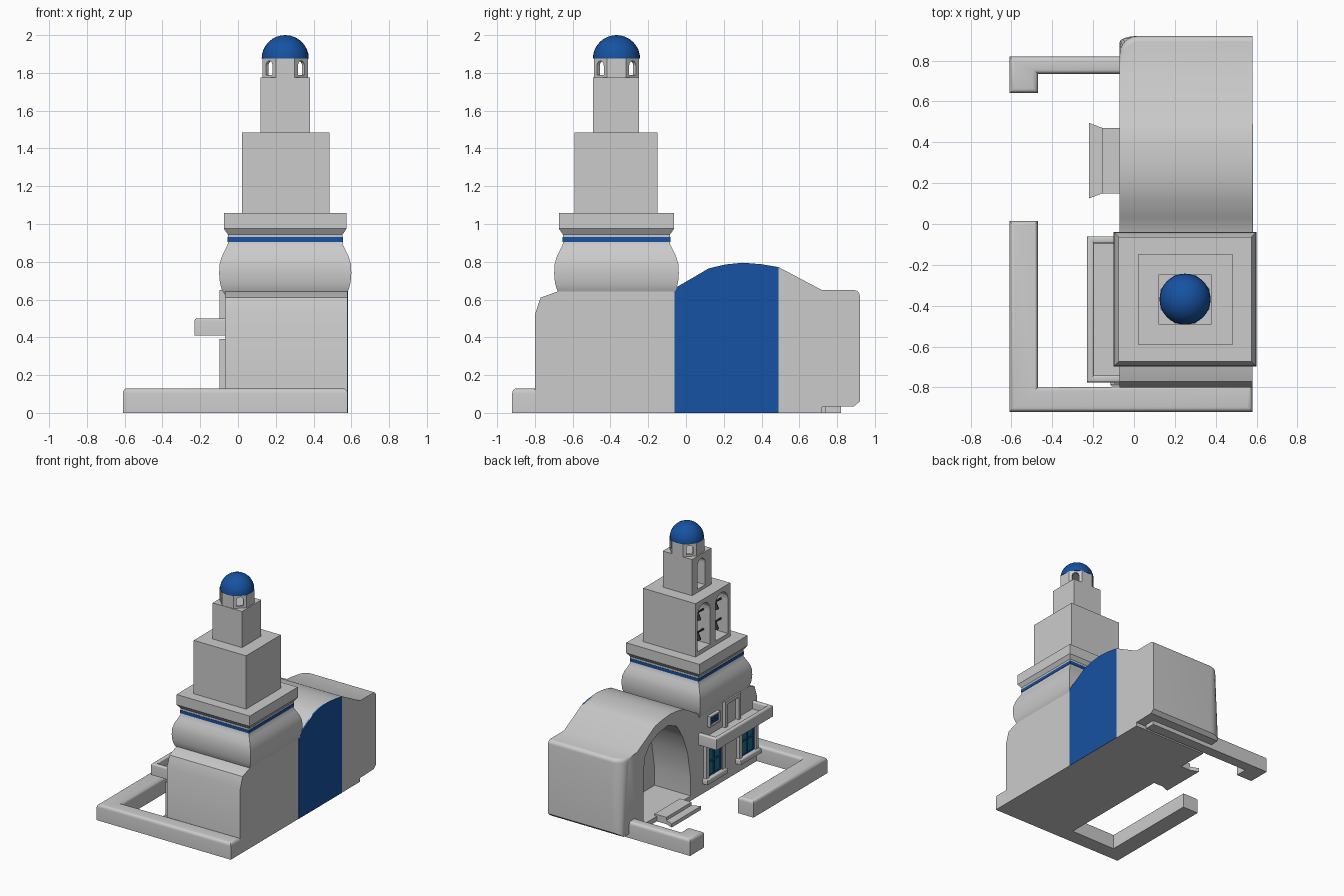
import bpy, bmesh, math
from mathutils import Vector, Matrix

if "Cube" in bpy.data.objects:
    bpy.data.objects.remove(bpy.data.objects["Cube"])


def mat(name, rgb):
    m = bpy.data.materials.new(name)
    m.diffuse_color = (*rgb, 1)
    m.use_nodes = True
    m.node_tree.nodes["Principled BSDF"].inputs["Base Color"].default_value = m.diffuse_color
    return m


BLUE = mat("blue_paint", (0.008, 0.085, 0.36))
TEAL = mat("window_teal", (0.01, 0.16, 0.22))
DARK = mat("bell_metal", (0.05, 0.045, 0.04))


def make(name, bm, m=None, smooth=None):
    bmesh.ops.recalc_face_normals(bm, faces=bm.faces[:])
    me = bpy.data.meshes.new(name)
    bm.to_mesh(me)
    bm.free()
    ob = bpy.data.objects.new(name, me)
    bpy.context.collection.objects.link(ob)
    if m:
        me.materials.append(m)
    if smooth:
        shade(ob, smooth)
    return ob


def shade(ob, angle):
    bpy.ops.object.select_all(action='DESELECT')
    ob.select_set(True)
    bpy.context.view_layer.objects.active = ob
    bpy.ops.object.shade_smooth_by_angle(angle=math.radians(angle))


def prism(pts, axis, a, b):
    """Extrude a profile: axis 'x' takes (y, z) points, axis 'z' takes (x, y)."""
    bm = bmesh.new()
    put = (lambda p, t: (t, p[0], p[1])) if axis == 'x' else (lambda p, t: (p[0], p[1], t))
    f = bm.faces.new([bm.verts.new(put(p, a)) for p in pts])
    r = bmesh.ops.extrude_face_region(bm, geom=[f])
    d = Vector(put((0, 0), b - a))
    bmesh.ops.translate(bm, verts=[v for v in r['geom'] if isinstance(v, bmesh.types.BMVert)], vec=d)
    bmesh.ops.recalc_face_normals(bm, faces=bm.faces[:])
    return bm


def bevel(bm, test, w, seg=4):
    es = [e for e in bm.edges if test(*[v.co for v in e.verts])]
    bmesh.ops.bevel(bm, geom=es, offset=w, segments=seg, profile=0.5, affect='EDGES')


def box(name, x0, x1, y0, y1, z0, z1, m=None, round_top=0):
    bm = prism([(x0, y0), (x1, y0), (x1, y1), (x0, y1)], 'z', z0, z1)
    if round_top:
        bevel(bm, lambda p, q: min(p.z, q.z) > z1 - 1e-4, round_top)
    return make(name, bm, m, 40 if round_top else None)


def cut(ob, *cutters):
    bpy.context.view_layer.objects.active = ob
    for c in cutters:
        md = ob.modifiers.new("cut", 'BOOLEAN')
        md.operation, md.object, md.solver = 'DIFFERENCE', c, 'EXACT'
        bpy.ops.object.modifier_apply(modifier=md.name)
        bpy.data.objects.remove(c)


def arch(yc, half, z0, spring, n=10):
    pts = [(yc - half, z0), (yc + half, z0)]
    return pts + [(yc + half * math.cos(math.pi * i / n), spring + half * math.sin(math.pi * i / n))
                  for i in range(n + 1)]


# main body with vaulted roof and rounded back corner
roof = [(-0.06, 0.66), (0.03, 0.712), (0.12, 0.765), (0.21, 0.786), (0.30, 0.795), (0.40, 0.787), (0.49, 0.772)]
profile = [(-0.80, 0), (-0.80, 0.52), (-0.77, 0.61), (-0.66, 0.65)] + roof + [
    (0.72, 0.65), (0.92, 0.65), (0.92, 0.06), (0.89, 0.035), (0.72, 0.03), (0.72, 0)]
bm = prism(profile, 'x', -0.07, 0.58)
bevel(bm, lambda p, q: abs(p.x + 0.07) < 1e-4 and abs(q.x + 0.07) < 1e-4 and min(p.y, q.y) > 0.91, 0.09, 6)
bevel(bm, lambda p, q: min(p.z, q.z) > 0.645 and min(p.y, q.y) > 0.8, 0.03)
body = make("main_body", bm)
porch = [(0.04, 0.04), (0.045, 0.2), (0.08, 0.4), (0.14, 0.55), (0.22, 0.67), (0.33, 0.715),
         (0.45, 0.70), (0.56, 0.65), (0.62, 0.57), (0.64, 0.45), (0.64, 0.04)]
cut(body, make("porch_cutter", prism(porch, 'x', -0.3, 0.25)))
shade(body, 35)
make("blue_side_panel", prism([(-0.06, 0)] + roof + [(0.49, 0)], 'x', 0.57, 0.582), BLUE)

# low courtyard walls
for name, pts in (
    ("front_courtyard_wall", [(-0.61, -0.92), (0.58, -0.92), (0.58, -0.79), (-0.47, -0.80), (-0.47, 0.015), (-0.61, 0.015)]),
    ("back_courtyard_wall", [(0.5, 0.82), (-0.61, 0.82), (-0.61, 0.64), (-0.47, 0.64), (-0.47, 0.735), (0.5, 0.735)])):
    bm = prism(pts, 'z', 0, 0.13)
    bevel(bm, lambda p, q: min(p.z, q.z) > 0.129, 0.025)
    make(name, bm, None, 40)

# porch steps with splayed ends
make("lower_step", prism([(-0.22, 0.125), (-0.155, 0.15), (-0.07, 0.15), (-0.07, 0.47), (-0.155, 0.47), (-0.22, 0.495)], 'z', 0, 0.03))
make("upper_step", prism([(-0.155, 0.15), (-0.05, 0.15), (-0.05, 0.47), (-0.155, 0.47)], 'z', 0, 0.055))

# balcony
box("balcony_floor", -0.21, -0.06, -0.76, -0.08, 0.41, 0.44)
box("balcony_front_rail", -0.23, -0.195, -0.775, -0.06, 0.41, 0.50, None, 0.012)
for side, y in (("front", -0.775), ("back", -0.095)):
    box("balcony_" + side + "_end", -0.215, -0.06, y, y + 0.035, 0.41, 0.50, None, 0.012)


def window(name, y0, y1, z0, z1, edge):
    """Plaster surround, blue frame with cross bars, teal glass."""
    fr = box(name + "_surround", -0.098, -0.06, y0, y1, z0, z1)
    a, b, c, d = y0 + edge, y1 - edge, z0 + edge, z1 - edge
    cut(fr, box("hole", -0.2, 0, a, b, c, d))
    box(name + "_glass", -0.078, -0.05, a, b, c, d, TEAL)
    t = 0.012
    ym, zm = (a + b) / 2, (c + d) / 2
    for i, y in enumerate((a, ym - t / 2, b - t)):
        box(f"{name}_upright_{i}", -0.086, -0.07, y, y + t, c, d, BLUE)
    for i, z in enumerate((c, zm - t / 2, d - t)):
        box(f"{name}_bar_{i}", -0.085, -0.07, a, b, z, z + t, BLUE)


window("back_lower_window", -0.36, -0.12, 0.08, 0.39, 0.035)
window("front_lower_window", -0.78, -0.54, 0.08, 0.39, 0.035)
for i, y in enumerate((-0.37, -0.79)):
    box(f"window_sill_{i}", -0.115, -0.06, y, y + 0.26, 0.08, 0.12, None, 0.012)
window("small_upper_window", -0.30, -0.17, 0.515, 0.60, 0.012)
# balcony door
door = box("door_surround", -0.098, -0.06, -0.56, -0.36, 0.43, 0.65)
cut(door, box("hole", -0.2, 0, -0.53, -0.39, 0.40, 0.62))


# tower lofted from rectangular rings
CX, CY = 0.25, -0.368


def loft(name, rings, m=None, smooth=30):
    bm = bmesh.new()
    loops = []
    for z, h in rings:
        k = h - 0.02
        loops.append([bm.verts.new((CX + sx * h, CY + sy * k, z)) for sx, sy in ((-1, -1), (1, -1), (1, 1), (-1, 1))])
    for a, b in zip(loops, loops[1:]):
        for i in range(4):
            j = (i + 1) % 4
            bm.faces.new((a[i], a[j], b[j], b[i]))
    bm.faces.new(loops[0])
    bm.faces.new(loops[-1])
    return make(name, bm, m, smooth)


loft("tower_bulge", [(0.62, 0.315), (0.65, 0.335), (0.69, 0.346), (0.74, 0.35), (0.79, 0.347), (0.83, 0.335),
                     (0.87, 0.315), (0.89, 0.305), (0.91, 0.302)])
loft("blue_band", [(0.905, 0.306), (0.93, 0.306)], BLUE)
loft("tower_cornice", [(0.93, 0.304), (0.945, 0.304), (0.975, 0.325), (1.057, 0.325)])

# belfry with two arched bell openings, and upper stage with one
belfry = box("belfry_block", 0.02, 0.485, -0.59, -0.15, 1.05, 1.485)
upper = box("upper_block", 0.12, 0.38, -0.492, -0.248, 1.48, 1.775)
for i, y in enumerate((-0.255, -0.48)):
    cut(belfry, make("arch_cutter", prism(arch(y, 0.08, 1.09, 1.37), 'x', -0.2, 0.22)))
    # bells hung on crossbars
    for j, z in enumerate((1.17, 1.33)):
        bm = bmesh.new()
        bmesh.ops.create_cone(bm, cap_ends=True, segments=16, radius1=0.03, radius2=0.013, depth=0.05,
                              matrix=Matrix.Translation((0.08, y, z)))
        make(f"bell_{i}_{j}", bm, DARK, 40)
        box(f"bell_bar_{i}_{j}", 0.075, 0.085, y - 0.085, y + 0.085, z + 0.022, z + 0.032, DARK)
cut(upper, make("arch_cutter", prism(arch(-0.365, 0.05, 1.51, 1.69), 'x', 0.0, 0.25)))


# octagonal lantern with openings on the diagonal sides
def octagon(apothem):
    r = apothem / math.cos(math.pi / 8)
    return [(CX + r * math.cos(math.pi / 8 + i * math.pi / 4), CY + r * math.sin(math.pi / 8 + i * math.pi / 4))
            for i in range(8)]


lantern = make("lantern", prism(octagon(0.12), 'z', 1.775, 1.875))
cut(lantern, make("hollow", prism(octagon(0.10), 'z', 1.785, 1.868)))
for k in (1, 3):
    bm = prism([(p[0] * 1.0, p[1]) for p in arch(0, 0.025, 1.79, 1.838)], 'x', -0.3, 0.3)
    bmesh.ops.transform(bm, verts=bm.verts, matrix=Matrix.Translation((CX, CY, 0)) @ Matrix.Rotation(k * math.pi / 4, 4, 'Z'))
    cut(lantern, make("lantern_cutter", bm))

# dome
bm = bmesh.new()
bmesh.ops.create_uvsphere(bm, u_segments=32, v_segments=16, radius=0.125, matrix=Matrix.Translation((CX, CY, 1.875)))
bmesh.ops.bisect_plane(bm, geom=bm.verts[:] + bm.edges[:] + bm.faces[:], plane_co=(0, 0, 1.8749),
                       plane_no=(0, 0, 1), clear_inner=True)
bmesh.ops.holes_fill(bm, edges=[e for e in bm.edges if e.is_boundary])
make("dome", bm, BLUE, 40)
